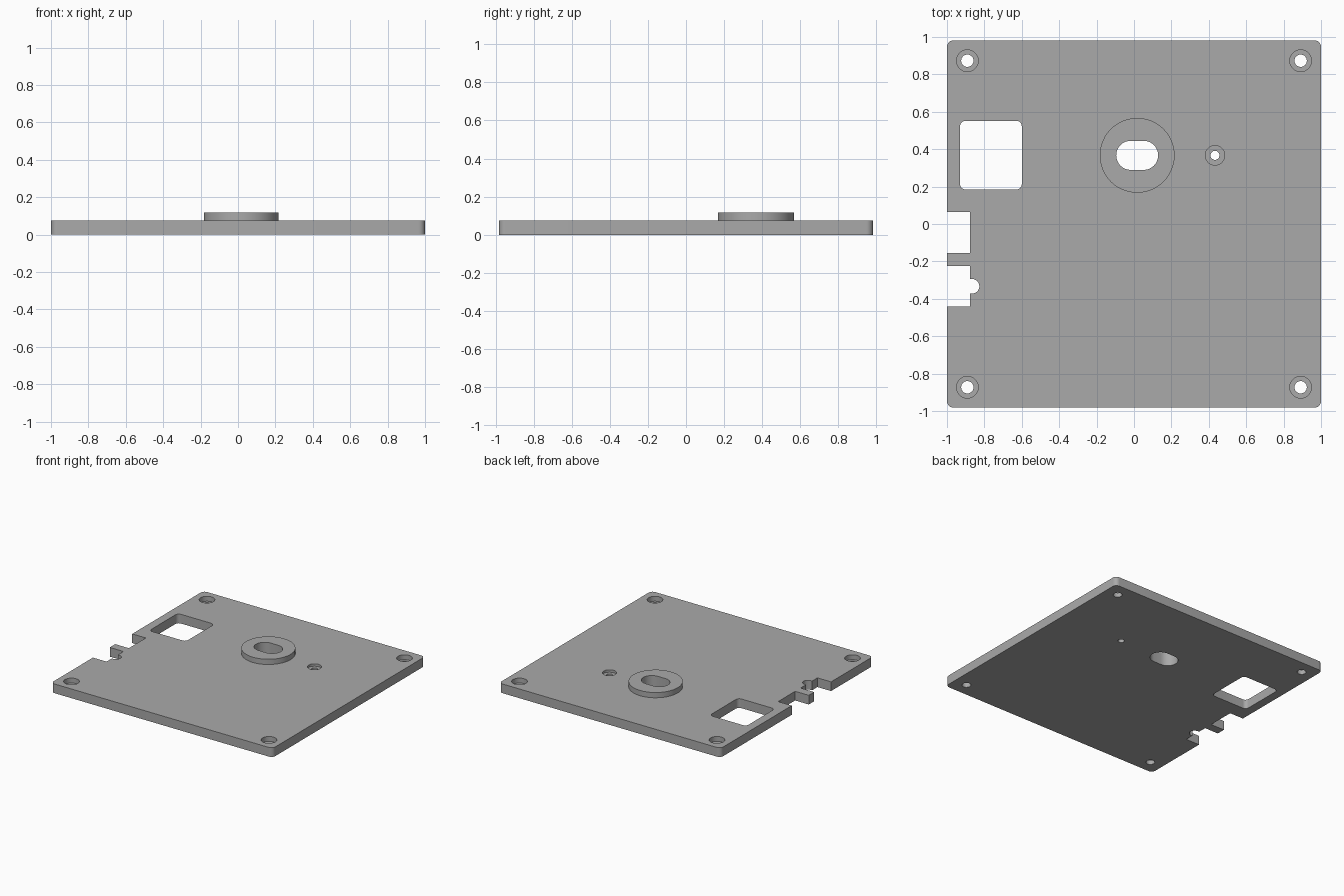
import bpy, bmesh, math

if "Cube" in bpy.data.objects:
    bpy.data.objects.remove(bpy.data.objects["Cube"], do_unlink=True)

TOP = 0.075        # plate thickness
BOSS_TOP = 0.118   # top of the raised ring

grey = bpy.data.materials.new("plain grey")
grey.use_nodes = True
colour = (0.4, 0.4, 0.4, 1)
grey.diffuse_color = colour
grey.node_tree.nodes["Principled BSDF"].inputs["Base Color"].default_value = colour


def rounded_prism(name, x0, x1, y0, y1, z0, z1, r=0.0, steps=8):
    """Upright prism with a rounded rectangle outline (also discs and slots)."""
    pts = []
    corners = [(x1 - r, y1 - r), (x0 + r, y1 - r), (x0 + r, y0 + r), (x1 - r, y0 + r)]
    for i, (cx, cy) in enumerate(corners):
        for k in range(steps + 1 if r else 1):
            a = math.pi / 2 * (i + k / steps)
            pts.append((cx + r * math.cos(a), cy + r * math.sin(a), z0))
    bm = bmesh.new()
    face = bm.faces.new([bm.verts.new(p) for p in pts])
    bmesh.ops.remove_doubles(bm, verts=bm.verts[:], dist=1e-5)
    out = bmesh.ops.extrude_face_region(bm, geom=bm.faces[:])
    up = [v for v in out["geom"] if isinstance(v, bmesh.types.BMVert)]
    bmesh.ops.translate(bm, verts=up, vec=(0, 0, z1 - z0))
    bmesh.ops.recalc_face_normals(bm, faces=bm.faces[:])
    mesh = bpy.data.meshes.new(name)
    bm.to_mesh(mesh)
    bm.free()
    mesh.materials.append(grey)
    obj = bpy.data.objects.new(name, mesh)
    bpy.context.collection.objects.link(obj)
    return obj


def disc(name, x, y, r, z0, z1):
    return rounded_prism(name, x - r, x + r, y - r, y + r, z0, z1, r, 12)


def combine(target, tool, operation):
    """Apply a boolean and remove the helper."""
    mod = target.modifiers.new("boolean", "BOOLEAN")
    mod.operation, mod.solver, mod.object = operation, "EXACT", tool
    bpy.context.view_layer.objects.active = target
    bpy.ops.object.modifier_apply(modifier=mod.name)
    bpy.data.objects.remove(tool, do_unlink=True)


LOW, HIGH = -0.1, 0.3   # cutter reach

# Plate and raised ring
plate = rounded_prism("base_plate", -1, 1, -0.982, 0.982, 0, TOP, 0.035)
combine(plate, disc("boss", 0.017, 0.367, 0.2, TOP / 2, BOSS_TOP), "UNION")

# Shaft slot, square window and two edge notches
openings = [
    (-0.095, 0.129, 0.289, 0.445, 0.078),
    (-0.93, -0.6, 0.184, 0.552, 0.03),
    (-1.1, -0.877, -0.154, 0.065, 0),
    (-1.1, -0.877, -0.441, -0.224, 0),
]
for x0, x1, y0, y1, r in openings:
    combine(plate, rounded_prism("cutter", x0, x1, y0, y1, LOW, HIGH, r), "DIFFERENCE")
combine(plate, disc("cutter", -0.866, -0.333, 0.039, LOW, HIGH), "DIFFERENCE")

# Counterbored screw holes: x, y, head radius, hole radius, head depth
screws = [(sx * 0.891, sy * 0.873, 0.058, 0.033, 0.04) for sx in (-1, 1) for sy in (-1, 1)]
screws.append((0.433, 0.367, 0.052, 0.024, 0.02))
for x, y, head, hole, depth in screws:
    combine(plate, disc("cutter", x, y, head, TOP - depth, HIGH), "DIFFERENCE")
    combine(plate, disc("cutter", x, y, hole, LOW, HIGH), "DIFFERENCE")

# Smooth curved walls, sharp rims
bpy.ops.object.select_all(action="DESELECT")
plate.select_set(True)
bpy.context.view_layer.objects.active = plate
bpy.ops.object.shade_smooth_by_angle(angle=math.radians(30))
